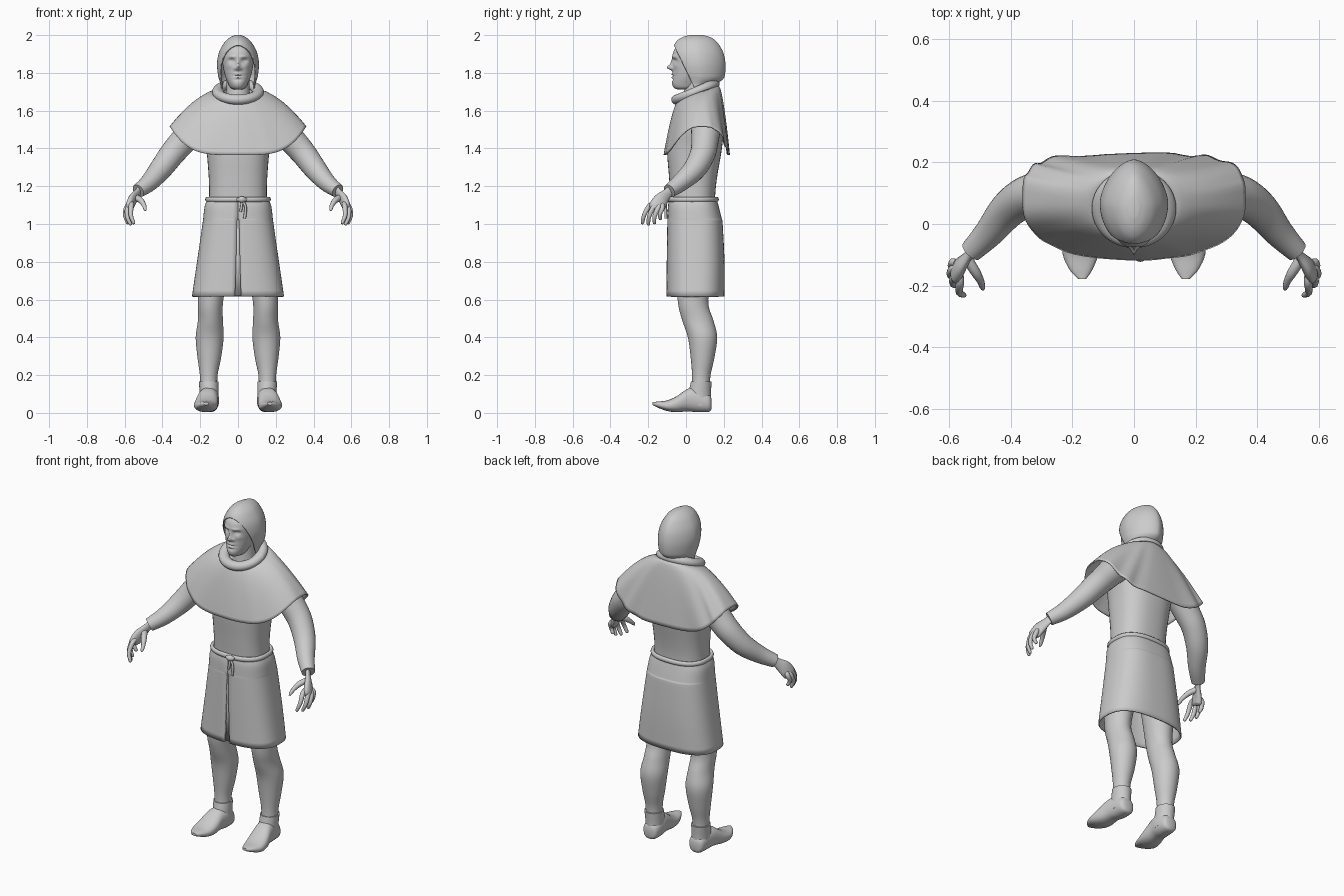
import bpy, bmesh, math
from mathutils import Vector

if "Cube" in bpy.data.objects:
    bpy.data.objects.remove(bpy.data.objects["Cube"], do_unlink=True)

grey = bpy.data.materials.new("plain_grey")
grey.use_nodes = True
grey.diffuse_color = (0.6, 0.6, 0.6, 1)
grey.node_tree.nodes["Principled BSDF"].inputs["Base Color"].default_value = (0.6, 0.6, 0.6, 1)


def smooth_rows(rows, k):
    """Catmull-Rom interpolation through rows of numbers."""
    out = []
    for i in range(len(rows) - 1):
        a, b, c, d = (rows[max(0, min(len(rows) - 1, i + j))] for j in (-1, 0, 1, 2))
        for s in range(k):
            t = s / k
            out.append([0.5 * (2 * q + (r - p) * t + (2 * p - 5 * q + 4 * r - u) * t * t
                               + (3 * q - p - 3 * r + u) * t ** 3)
                        for p, q, r, u in zip(a, b, c, d)])
    return out + [list(rows[-1])]


def spow(v, p):
    return math.copysign(abs(v) ** p, v)


def oval(z, w, front, back, n=40, cx=0, pf=1.0, pb=1.0):
    """Horizontal ring; pf and pb make the front and back boxy or pointed."""
    cy, h = (front + back) / 2, (back - front) / 2
    pts = []
    for i in range(n):
        a = math.tau * i / n
        p = pb if math.sin(a) > 0 else pf
        pts.append(Vector((cx + w * spow(math.cos(a), p), cy + h * spow(math.sin(a), p), z)))
    return pts


def loft(name, rings, wrap=True, caps=True, mirror=False, thick=0, angle=50):
    bm = bmesh.new()
    vs = [[bm.verts.new(p) for p in r] for r in rings]
    n = len(rings[0])
    for a, b in zip(vs, vs[1:]):
        for i in range(n if wrap else n - 1):
            j = (i + 1) % n
            bm.faces.new((a[i], a[j], b[j], b[i]))
    if caps:
        bm.faces.new(vs[0])
        bm.faces.new(vs[-1])
    bmesh.ops.recalc_face_normals(bm, faces=bm.faces)
    me = bpy.data.meshes.new(name)
    bm.to_mesh(me)
    bm.free()
    ob = bpy.data.objects.new(name, me)
    bpy.context.collection.objects.link(ob)
    me.materials.append(grey)
    if thick:
        m = ob.modifiers.new("thickness", 'SOLIDIFY')
        m.thickness, m.offset = thick, 0
    if mirror:
        m = ob.modifiers.new("mirror", 'MIRROR')
        m.use_bisect_axis[0] = False
        m.use_mirror_merge = False
    bpy.ops.object.select_all(action='DESELECT')
    ob.select_set(True)
    bpy.context.view_layer.objects.active = ob
    bpy.ops.object.shade_smooth_by_angle(angle=math.radians(angle))
    return ob


def tube(name, rows, n=16, k=5, flat=1.0, side=(0, 0, 1), mirror=True):
    """Round limb along rows of x, y, z, radius; flat squashes it across side."""
    rows = smooth_rows(rows, k)
    pts = [Vector(r[:3]) for r in rows]
    rings = []
    for i, p in enumerate(pts):
        t = (pts[min(i + 1, len(pts) - 1)] - pts[max(i - 1, 0)]).normalized()
        u = t.cross(Vector(side)).normalized()
        v = t.cross(u)
        r = rows[i][3]
        rings.append([p + u * r * math.cos(math.tau * j / n) + v * r * flat * math.sin(math.tau * j / n)
                      for j in range(n)])
    return loft(name, rings, mirror=mirror)


def stack(name, rows, k=5, **kw):
    """Smooth stack of ovals from rows of z, half width, front, back, centre x."""
    shape = {q: kw.pop(q) for q in ("pf", "pb", "n") if q in kw}
    return loft(name, [oval(*r[:4], cx=r[4] if len(r) > 4 else 0, **shape)
                       for r in smooth_rows(rows, k)], **kw)


# Torso and neck
stack("torso", [(1.08, .155, -.08, .155), (1.16, .153, -.084, .155), (1.25, .155, -.09, .165),
                (1.4, .168, -.1, .19), (1.52, .19, -.085, .2), (1.62, .16, -.03, .19),
                (1.68, .08, 0, .15)], pf=.8, pb=.8)
stack("neck", [(1.62, .075, -.015, .13), (1.7, .062, -.01, .12), (1.78, .06, 0, .12)])

# Head: smooth rings with face features pushed in and out
face = smooth_rows([(1.712, .022, -.045, .03), (1.722, .04, -.064, .07), (1.745, .053, -.074, .1),
                    (1.785, .069, -.07, .12), (1.85, .082, -.069, .14), (1.89, .083, -.072, .15),
                    (1.93, .077, -.056, .14), (1.965, .05, -.01, .11)], 10)
features = [(0, 1.828, .011, .013, -.03), (0, 1.85, .008, .02, -.012), (.017, 1.823, .008, .008, -.009),
            (.034, 1.865, .014, .010, .014), (.034, 1.864, .007, .005, -.006), (.03, 1.886, .02, .007, -.005),
            (0, 1.793, .02, .005, -.009), (0, 1.785, .024, .003, .006), (0, 1.776, .016, .005, -.008),
            (0, 1.764, .02, .006, .004), (.045, 1.835, .016, .012, -.004)]
rings = [oval(*r, n=96, pf=.95) for r in face]
for ring in rings:
    for p in ring:
        if p.y < .01:
            p.y += sum(d * math.exp(-((abs(p.x) - x) / sx) ** 2 - ((p.z - z) / sz) ** 2)
                       for x, z, sx, sz, d in features)
loft("head", rings, angle=80)

# Hood, cut by a sloping plane to open around the face
hood = stack("hood", [(1.68, .085, -.02, .13), (1.735, .088, -.03, .15), (1.765, .097, -.045, .19),
                      (1.79, .103, -.06, .203), (1.85, .108, -.075, .206), (1.91, .097, -.075, .193),
                      (1.96, .069, -.052, .163), (1.985, .042, -.02, .13), (1.997, .015, .02, .09)],
             n=64, pf=1.05, pb=1.2, thick=.006)
bm = bmesh.new()
bm.from_mesh(hood.data)
low = bm.verts[:]
bmesh.ops.bisect_plane(bm, geom=low + bm.edges[:] + bm.faces[:], plane_co=(0, -.062, 1.945),
                       plane_no=(0, -.9, -.43), clear_outer=True)
bm.to_mesh(hood.data)
bm.free()

# Rolled collar, tilted down at the front
rings = []
for i in range(49):
    a = math.tau * i / 48
    c, s = math.cos(a), math.sin(a)
    rings.append([Vector((c * (.107 + .03 * math.cos(b)), .05 + s * (.098 + .03 * math.cos(b)),
                          1.7 + .042 * s + .027 * math.sin(b)))
                  for b in (math.tau * j / 16 for j in range(16))])
loft("collar", rings, caps=False)

# Shoulder cape: flares from the collar to an arched hem with soft folds
rings = []
for i in range(17):
    t = i / 16
    f = t ** .6
    ring = []
    for j in range(96):
        a = math.tau * j / 96
        c, s = math.cos(a), math.sin(a)
        p = 1 + f * ((.5 if s > 0 else .85) - 1)
        c, s = spow(c, p), spow(s, p)
        top = 1.7 + .035 * s
        hem = 1.365 + .15 * abs(c) ** 4
        fold = .005 * t * math.sin(a * 13 + math.sin(a * 5)) * (1 if s > .3 else .25)
        ring.append(Vector((c * (.11 + .25 * f), .07 + s * (.1 + f * (.085 if s < 0 else .055)) + fold,
                            top + (hem - top) * t)))
    rings.append(ring)
loft("shoulder_cape", rings, caps=False, thick=.006)

# Skirt with a front slit and a thin flap behind it
rings = []
for z, w, yf, yb, gap in smooth_rows([(1.125, .16, -.086, .16, 0), (1.09, .173, -.092, .17, 0),
                                      (1.03, .18, -.094, .185, 0), (1.0, .184, -.095, .19, .006),
                                      (.8, .213, -.098, .2, .01), (.615, .24, -.1, .2, .016)], 4):
    ring = []
    for i in range(73):
        a = -math.pi / 2 + math.tau * i / 72
        x = w * spow(math.cos(a), .75)
        if i in (0, 72):
            x = gap if i == 0 else -gap
        ring.append(Vector((x, (yf + yb) / 2 + (yb - yf) / 2 * spow(math.sin(a), .75), z)))
    rings.append(ring)
loft("skirt", rings, wrap=False, caps=False, thick=.008)
loft("slit_flap", [[Vector((x, y, z)) for x in (-.035, 0, .035)]
                   for z, y in ((1.05, -.082), (.8, -.087), (.62, -.09))],
     wrap=False, caps=False, thick=.004)

# Rope belt with knot and hanging ends
rings = []
for p, q in zip(oval(1.13, .163, -.091, .163, 64, 0, .8, .8), oval(1.13, .15, -.08, .15, 64, 0, .8, .8)):
    out = (p - q).normalized()
    rings.append([p + out * .011 * math.cos(b) + Vector((0, 0, .014 * math.sin(b)))
                  for b in (math.tau * j / 10 for j in range(10))])
loft("belt", rings + rings[:1], caps=False)
tube("belt_knot", [(-.005, -.1, 1.128, .008), (.02, -.106, 1.13, .017), (.045, -.1, 1.128, .008)], mirror=False)
for name, x, z in (("belt_end_long", .04, 1.03), ("belt_end_short", .018, 1.065)):
    tube(name, [(.022, -.105, 1.125, .007), (x, -.108, 1.09, .007), (x - .005, -.106, z, .008)],
         n=8, mirror=False, side=(0, 1, 0))

# Legs
stack("leg", [(.12, .045, .03, .125, .155), (.2, .047, .032, .13, .155), (.29, .062, .025, .15, .152),
              (.4, .074, .01, .165, .15), (.49, .066, -.02, .145, .146), (.58, .066, -.042, .118, .146),
              (.72, .078, -.05, .13, .135), (.95, .085, -.06, .15, .1)], mirror=True)

# Shoes: ankle shaft and pointed foot
stack("shoe_shaft", [(.04, .05, .0, .134, .153), (.1, .05, .012, .132, .153), (.165, .052, .026, .136, .155)],
      mirror=True)
rings = []
for y, cx, w, lo, hi in smooth_rows([(.136, .152, .018, .025, .07), (.122, .152, .044, .006, .1),
                                     (.06, .153, .053, .004, .13), (.01, .16, .055, .008, .128),
                                     (-.05, .168, .062, .004, .088), (-.1, .173, .058, .01, .066),
                                     (-.15, .172, .036, .028, .06), (-.178, .168, .013, .042, .057)], 4):
    rings.append([Vector((cx + w * spow(math.cos(a), .85), y, (lo + hi) / 2 + (hi - lo) / 2 * spow(math.sin(a), .85)))
                  for a in (math.tau * j / 28 for j in range(28))])
loft("shoe_foot", rings, mirror=True)

# Sleeved arms
tube("arm", [(.14, .1, 1.58, .085), (.22, .105, 1.52, .08), (.29, .1, 1.44, .072), (.35, .088, 1.37, .067),
             (.41, .045, 1.29, .06), (.47, -.028, 1.22, .048), (.528, -.088, 1.175, .037)], n=28)

# Hands: palm, four fingers and a thumb
tube("palm", [(.515, -.075, 1.185, .027), (.535, -.1, 1.16, .027), (.56, -.132, 1.125, .04),
              (.575, -.155, 1.09, .042), (.578, -.162, 1.075, .03)], flat=.5, side=(-.75, .1, .3))
fingers = {"index_finger": ((.565, -.195, 1.095), (.55, -.232, 1.0)),
           "middle_finger": ((.585, -.175, 1.085), (.567, -.2, .993)),
           "ring_finger": ((.592, -.15, 1.08), (.58, -.167, 1.0)),
           "little_finger": ((.588, -.125, 1.085), (.577, -.135, 1.022))}
for name, (base, tip) in fingers.items():
    b, e, root = Vector(base), Vector(tip), Vector((.56, -.13, 1.13))
    mid = (b + e) / 2 + Vector((.01, -.008, 0))
    tube(name, [(*b.lerp(root, .4), .012), (*b, .0135), (*mid, .0115), (*e.lerp(mid, .15), .009), (*e, .004)],
         n=10, k=3, side=(0, 1, 0))
tube("thumb", [(.54, -.115, 1.14, .017), (.515, -.155, 1.125, .016), (.498, -.185, 1.1, .012),
               (.492, -.205, 1.08, .009), (.49, -.213, 1.07, .004)], n=10, k=3)
